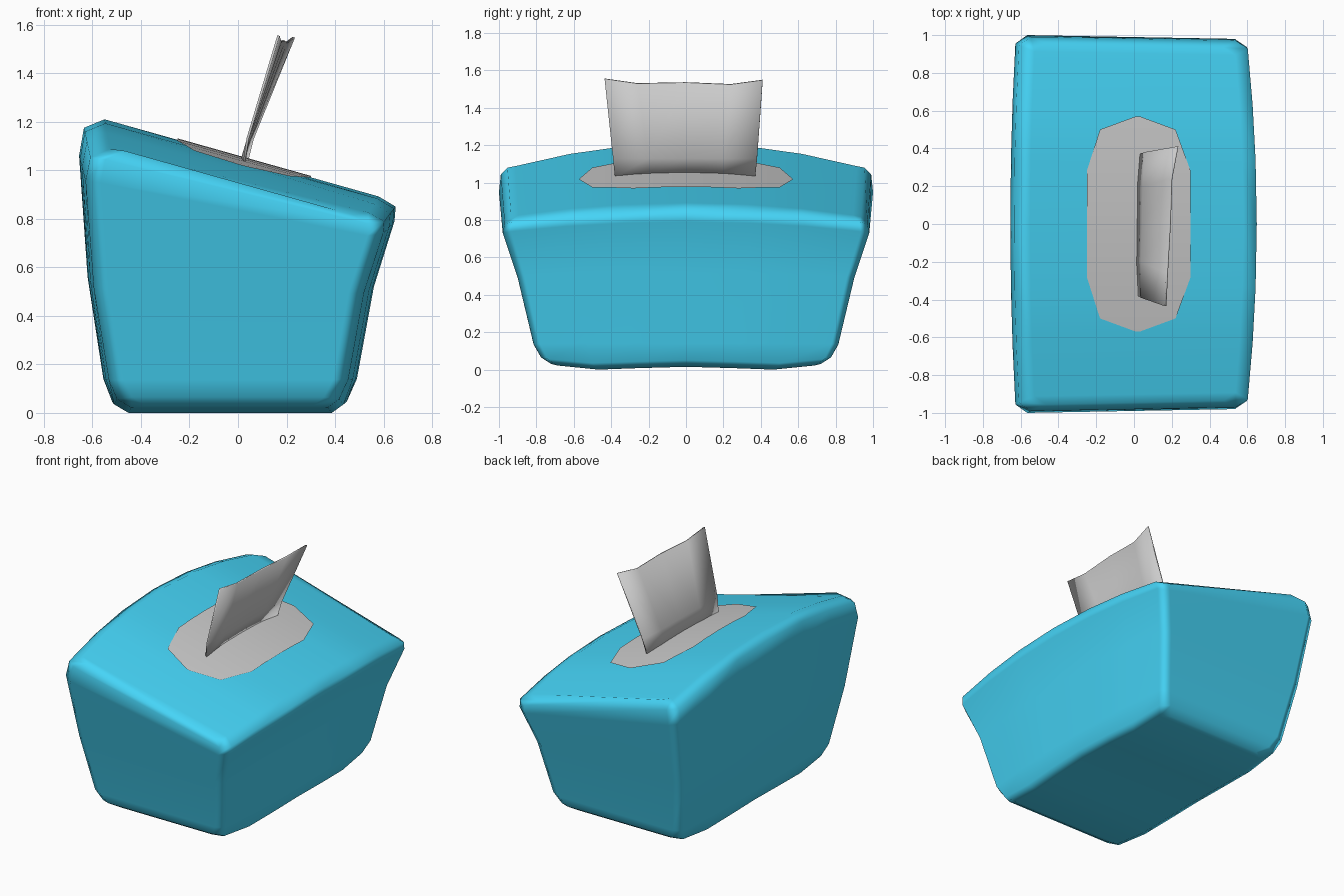
import bpy

if "Cube" in bpy.data.objects:
    bpy.data.objects.remove(bpy.data.objects["Cube"])

blue = bpy.data.materials.new("blue_card")
blue.diffuse_color = (0.06, 0.66, 0.93, 1)
blue.use_nodes = True
blue.node_tree.nodes["Principled BSDF"].inputs["Base Color"].default_value = blue.diffuse_color


def make(name, verts, faces, mat=None, smooth=True):
    me = bpy.data.meshes.new(name)
    me.from_pydata(verts, [], faces)
    me.update()
    ob = bpy.data.objects.new(name, me)
    bpy.context.collection.objects.link(ob)
    for p in me.polygons:
        p.use_smooth = smooth
    if mat:
        me.materials.append(mat)
    return ob


def drop(x, y):
    """How far the arched lid falls towards the ends."""
    return (0.115 - 0.06 * x) * y * y


# Box body: rings of (x left, x right, z left, z right, half length, arch share)
RINGS = [(-0.46, 0.40, 0.00, 0.00, 0.72, 0),
         (-0.52, 0.45, 0.035, 0.035, 0.775, 0),
         (-0.555, 0.49, 0.14, 0.14, 0.815, 0.05),
         (-0.62, 0.56, 0.56, 0.52, 0.90, 0.4),
         (-0.655, 0.645, 1.06, 0.79, 1.0, 0.75),
         (-0.635, 0.65, 1.175, 0.85, 0.99, 0.9),
         (-0.55, 0.58, 1.21, 0.892, 0.955, 1)]
HALF = [0, 0.35, 0.65, 0.955, 1]
ROWS = [-f for f in HALF[:0:-1]] + HALF
BUMP = {0: 0.015, 0.35: 0.008, 0.65: 0, 0.955: 0.022, 1: 0.03}
n = len(ROWS)


def ring_point(ring, f, side):
    xl, xr, zl, zr, ly, arch = ring
    x = xr * (1 - 0.08 * f * f) if side else xl * (1 - 0.045 * f * f)
    if abs(f) == 1:                      # chamfered corner
        x += -0.06 if side else 0.06
    y = f * (ly - (0.02 if side and ly > 0.94 else 0))
    z = (zr if side else zl) - arch * drop(x, y)
    if ring[2] < 0.1:                    # slightly arched base
        z += BUMP[abs(f)]
    return (x, y, z)


verts, faces = [], []
for ring in RINGS:
    verts += [ring_point(ring, f, 1) for f in ROWS]
    verts += [ring_point(ring, f, 0) for f in reversed(ROWS)]
m = 2 * n
for r in range(len(RINGS) - 1):
    for i in range(m):
        a, b = r * m + i, r * m + (i + 1) % m
        faces.append((a, b, b + m, a + m))
top = (len(RINGS) - 1) * m
for i in range(n - 1):
    q = (i, i + 1, m - 2 - i, m - 1 - i)
    faces.append(q[::-1])                       # underside
    faces.append(tuple(top + k for k in q))     # lid
body = make("box_body", verts, faces, blue)
body.modifiers.new("even_shading", "WEIGHTED_NORMAL").weight = 80

# Grey oval opening laid on the lid: (y, x left, x right)
oval = [(0.57, 0.01, 0.03), (0.5, -0.18, 0.22), (0.39, -0.215, 0.26),
        (0.28, -0.25, 0.3), (0.14, -0.25, 0.3), (0, -0.25, 0.3)]
rows = [(-y, a, b) for y, a, b in oval] + oval[-2::-1]
verts = [(x, y, 1.21 - 0.2814 * (x + 0.55) - drop(x, y) + 0.006)
         for y, a, b in rows for x in (a, b)]
faces = [(2 * i, 2 * i + 1, 2 * i + 3, 2 * i + 2) for i in range(len(rows) - 1)]
make("opening_oval", verts, faces)

# Tissue sheet: base row, fold row and wavy top row
base = [(0.025, -0.38, 1.03), (0.015, -0.2, 1.04), (0.02, 0, 1.05),
        (0.02, 0.2, 1.04), (0.035, 0.37, 1.03)]
fold = [(0.04, -0.39, 1.13), (0.042, -0.2, 1.13), (0.048, 0, 1.13),
        (0.05, 0.2, 1.13), (0.06, 0.38, 1.13)]
edge = [(0.167, -0.435, 1.555), (0.175, -0.26, 1.53), (0.19, 0, 1.535),
        (0.198, 0.24, 1.525), (0.23, 0.41, 1.548)]
faces = [(5 * r + i, 5 * r + i + 1, 5 * r + i + 6, 5 * r + i + 5)
         for r in range(2) for i in range(4)]
tissue = make("tissue", base + fold + edge, faces)
sol = tissue.modifiers.new("thickness", "SOLIDIFY")
sol.thickness, sol.offset = 0.01, 0
